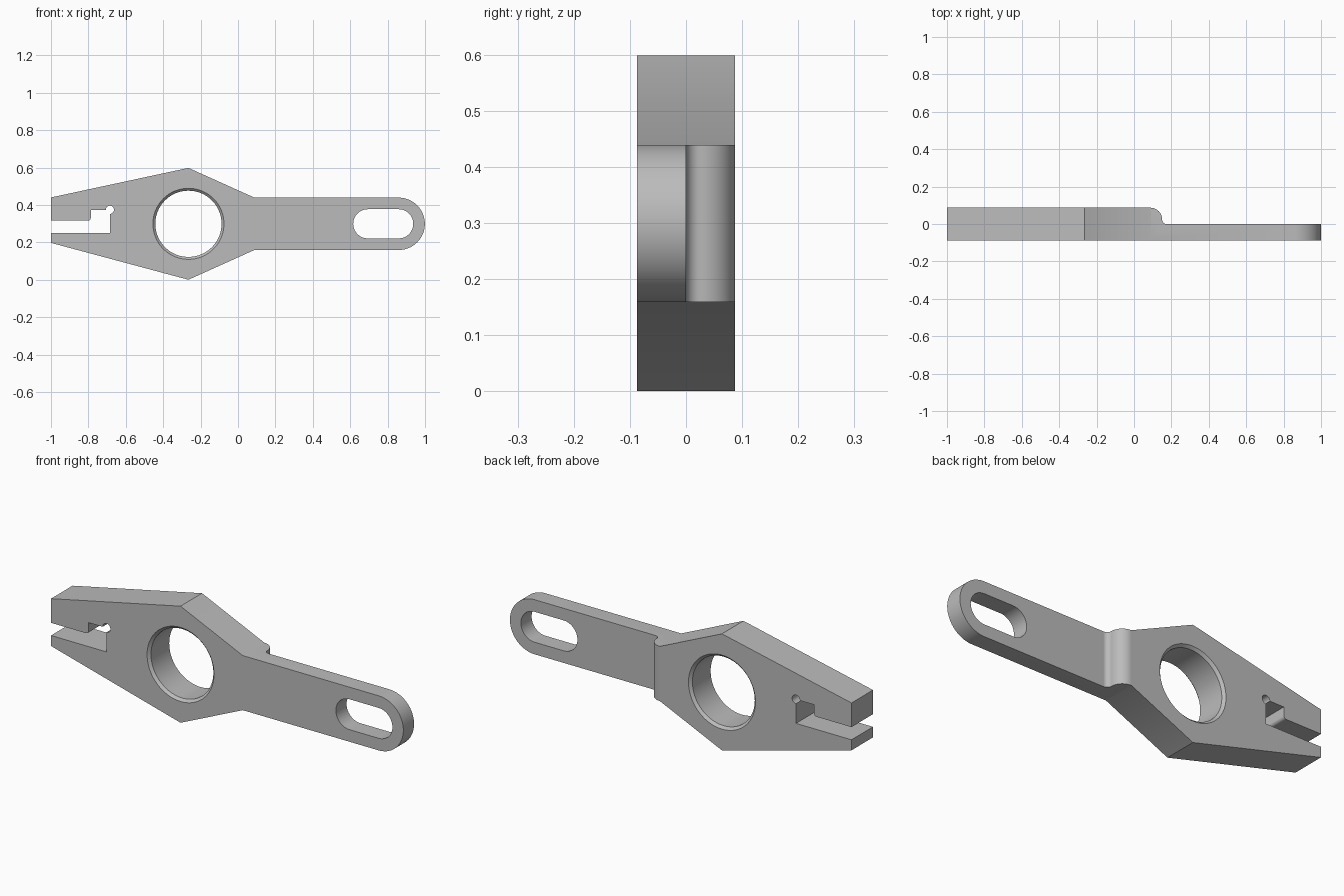
import bpy
import bmesh
from math import cos, sin, pi, radians

old = bpy.data.objects.get("Cube")
if old:
    bpy.data.objects.remove(old, do_unlink=True)

HALF = 0.087      # half thickness of the hub
MID = 0.299       # height of the long axis
BORE_X = -0.265   # centre of the bore
END_X = 0.859     # centre of the rounded arm end

steel = bpy.data.materials.new("plain grey")
steel.use_nodes = True
grey = (0.5, 0.5, 0.5, 1)
steel.diffuse_color = grey
steel.node_tree.nodes["Principled BSDF"].inputs["Base Color"].default_value = grey


def arc(cx, cy, r, start, end, steps=16):
    """Points along an arc, angles in degrees."""
    angles = [radians(start + (end - start) * i / steps) for i in range(steps + 1)]
    return [(cx + r * cos(a), cy + r * sin(a)) for a in angles]


def prism(name, points, to_3d, depth):
    """Extrude a flat profile along the depth vector."""
    bm = bmesh.new()
    face = bm.faces.new([bm.verts.new(to_3d(*p)) for p in points])
    moved = bmesh.ops.extrude_face_region(bm, geom=[face])["geom"]
    bmesh.ops.translate(bm, vec=depth,
                        verts=[v for v in moved if isinstance(v, bmesh.types.BMVert)])
    bmesh.ops.recalc_face_normals(bm, faces=bm.faces[:])
    mesh = bpy.data.meshes.new(name)
    bm.to_mesh(mesh)
    bm.free()
    ob = bpy.data.objects.new(name, mesh)
    bpy.context.collection.objects.link(ob)
    mesh.materials.append(steel)
    return ob


def front_cutter(name, points):
    ob = prism(name, points, lambda x, z: (x, -0.2, z), (0, 0.4, 0))
    ob.hide_render = True
    return ob


def bore_cutter(name, r, chamfer, sides=96):
    """Lathed plug that flares at both faces."""
    rim = r + chamfer
    out = 0.02
    profile = [(-HALF - out, rim + out), (-HALF + chamfer, r),
               (HALF - chamfer, r), (HALF + out, rim + out)]
    bm = bmesh.new()
    rings = []
    for y, rad in profile:
        rings.append([bm.verts.new((BORE_X + rad * cos(2 * pi * i / sides), y,
                                    MID + rad * sin(2 * pi * i / sides)))
                      for i in range(sides)])
    for a, b in zip(rings, rings[1:]):
        for i in range(sides):
            j = (i + 1) % sides
            bm.faces.new((a[i], a[j], b[j], b[i]))
    bm.faces.new(rings[0])
    bm.faces.new(rings[-1])
    bmesh.ops.recalc_face_normals(bm, faces=bm.faces[:])
    mesh = bpy.data.meshes.new(name)
    bm.to_mesh(mesh)
    bm.free()
    ob = bpy.data.objects.new(name, mesh)
    bpy.context.collection.objects.link(ob)
    mesh.materials.append(steel)
    ob.hide_render = True
    return ob


# Wrench body: tapered jaw, hub and round-ended arm
arm = 0.14
outline = [(-1, 0.197), (BORE_X, 0), (0.088, MID - arm)]
outline += arc(END_X, MID, arm, -90, 90, 40)
outline += [(0.088, MID + arm), (BORE_X, 2 * MID), (-1, 0.44)]
body = prism("wrench_body", outline, lambda x, z: (x, -HALF, z), (0, 2 * HALF, 0))

# Step at the back where the hub thins into the arm
step = [(0.088, 0.2)] + arc(0.088, 0.025, 0.062, 90, 0)
step += arc(0.175, 0.025, 0.025, 180, 270, 10) + [(1.2, 0), (1.2, 0.2)]
step_cutter = prism("step_cutter", step, lambda x, y: (x, y, -0.2), (0, 0, 1))
step_cutter.hide_render = True

# Long slot in the arm
slot_r = 0.078
slot = arc(END_X, MID, slot_r, -90, 90, 24) + arc(0.694, MID, slot_r, 90, 270, 24)
slot_cutter = front_cutter("slot_cutter", slot)

# Stepped jaw opening with a relief hole in its corner
corner_x, corner_z = -0.685, 0.374
jaw = [(-1.2, 0.251), (corner_x, 0.251)]
jaw += arc(corner_x, corner_z, 0.022, -90, 180, 24)
jaw += [(-0.787, corner_z)] + arc(-0.802, 0.331, 0.015, 0, -90, 6) + [(-1.2, 0.316)]
jaw_cutter = front_cutter("jaw_cutter", jaw)

# Chamfered bore through the hub
hub_cutter = bore_cutter("bore_cutter", 0.177, 0.013)

bpy.context.view_layer.objects.active = body
body.select_set(True)
for cutter in (step_cutter, slot_cutter, jaw_cutter, hub_cutter):
    cut = body.modifiers.new(cutter.name, 'BOOLEAN')
    cut.operation = 'DIFFERENCE'
    cut.solver = 'EXACT'
    cut.object = cutter
    bpy.ops.object.modifier_apply(modifier=cut.name)
    bpy.data.objects.remove(cutter, do_unlink=True)

# Smooth curves, crisp flats
bpy.ops.object.select_all(action='DESELECT')
body.select_set(True)
bpy.ops.object.shade_smooth_by_angle(angle=radians(25))
weighted = body.modifiers.new("flat_faces", 'WEIGHTED_NORMAL')
weighted.keep_sharp = True
